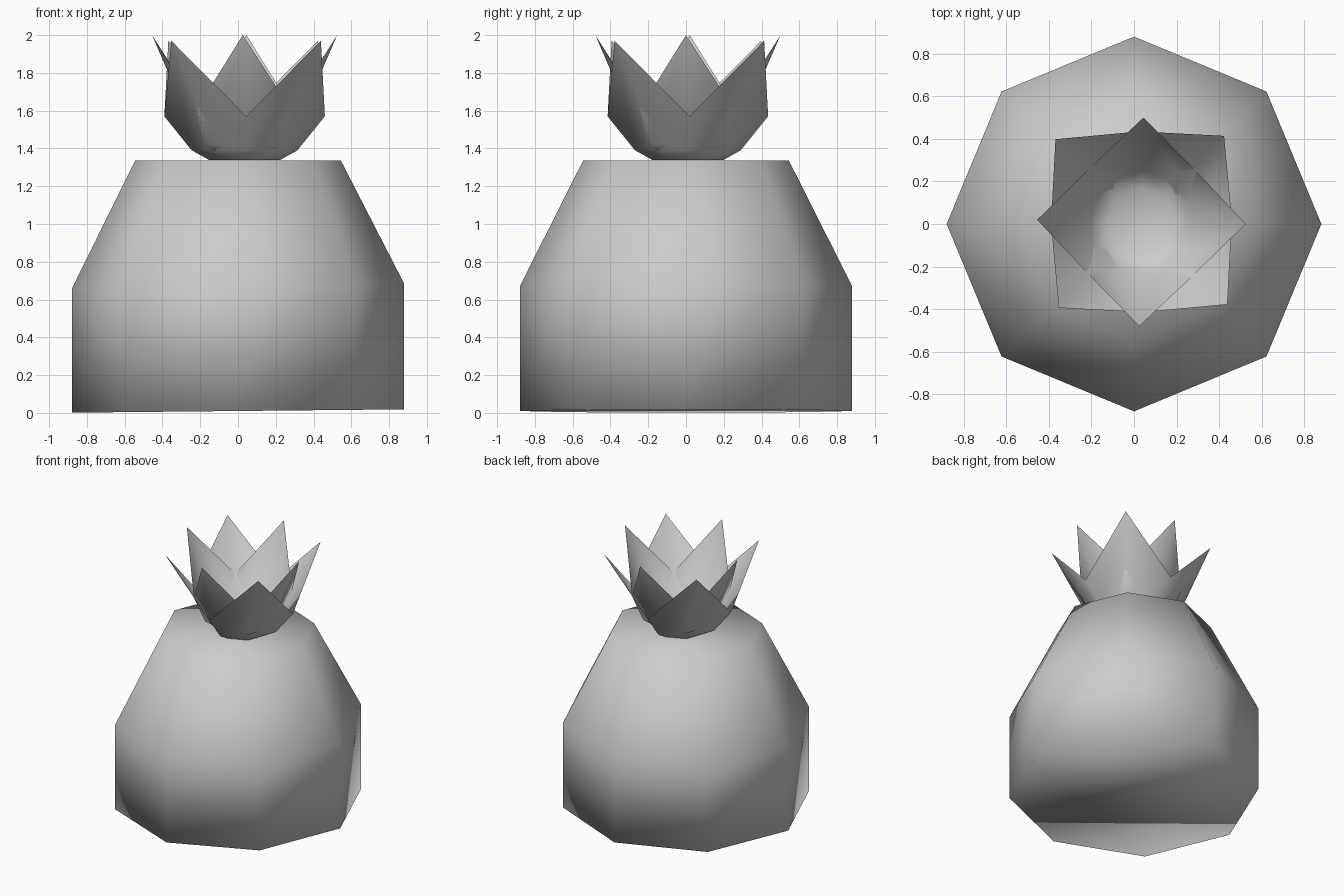
import bpy
import bmesh
from math import sin, cos, pi

cube = bpy.data.objects.get("Cube")
if cube:
    bpy.data.objects.remove(cube, do_unlink=True)

# One plain colour for the whole model
grey = bpy.data.materials.new("light_grey")
grey.use_nodes = True
grey.diffuse_color = (0.6, 0.6, 0.6, 1)
shader = grey.node_tree.nodes["Principled BSDF"]
shader.inputs["Base Color"].default_value = (0.6, 0.6, 0.6, 1)
shader.inputs["Roughness"].default_value = 0.8

SIDES = 8


def loft(name, rings, center=(0, 0), turn=0.0, cap_top=False):
    """Eight-sided loft; each ring gives (radius, z) for even and for odd corners."""
    bm = bmesh.new()
    loops = []
    for ring in rings:
        loop = []
        for i in range(SIDES):
            r, z = ring[i % 2]
            a = turn + 2 * pi * i / SIDES
            loop.append(bm.verts.new((center[0] + r * cos(a), center[1] + r * sin(a), z)))
        loops.append(loop)
    for low, high in zip(loops, loops[1:]):
        for i in range(SIDES):
            j = (i + 1) % SIDES
            bm.faces.new((low[i], low[j], high[j], high[i]))
    bm.faces.new(loops[0][::-1])
    if cap_top:
        bm.faces.new(loops[-1])
    for face in bm.faces:
        face.smooth = True
    mesh = bpy.data.meshes.new(name)
    bm.to_mesh(mesh)
    bm.free()
    mesh.materials.append(grey)
    obj = bpy.data.objects.new(name, mesh)
    bpy.context.collection.objects.link(obj)
    return obj


def even(r, z):
    return ((r, z), (r, z))


# Fruit body: straight lower wall, tapered shoulder, closed at both ends
body = loft("fruit_body", [even(0.88, 0.01), even(0.88, 0.67), even(0.545, 1.335)], cap_top=True)
for v in body.data.vertices:
    if 0.1 < v.co.z < 1:
        v.co.z += 0.015 * v.co.x
    elif v.co.z < 0.1:
        v.co.z += 0.01 * v.co.x

# Crown: two leaf cups with pointed rims, turned so their leaves alternate
CROWN = (0.035, 0.01)
loft("outer_leaves",
     [even(0.19, 1.34), ((0.28, 1.39), (0.22, 1.40)), ((0.425, 1.57), (0.56, 1.97))],
     CROWN, 0.02)
loft("inner_leaves",
     [even(0.16, 1.36), ((0.27, 1.42), (0.24, 1.42)), ((0.35, 1.61), (0.49, 2.0))],
     CROWN, pi / 4 - 0.02)
